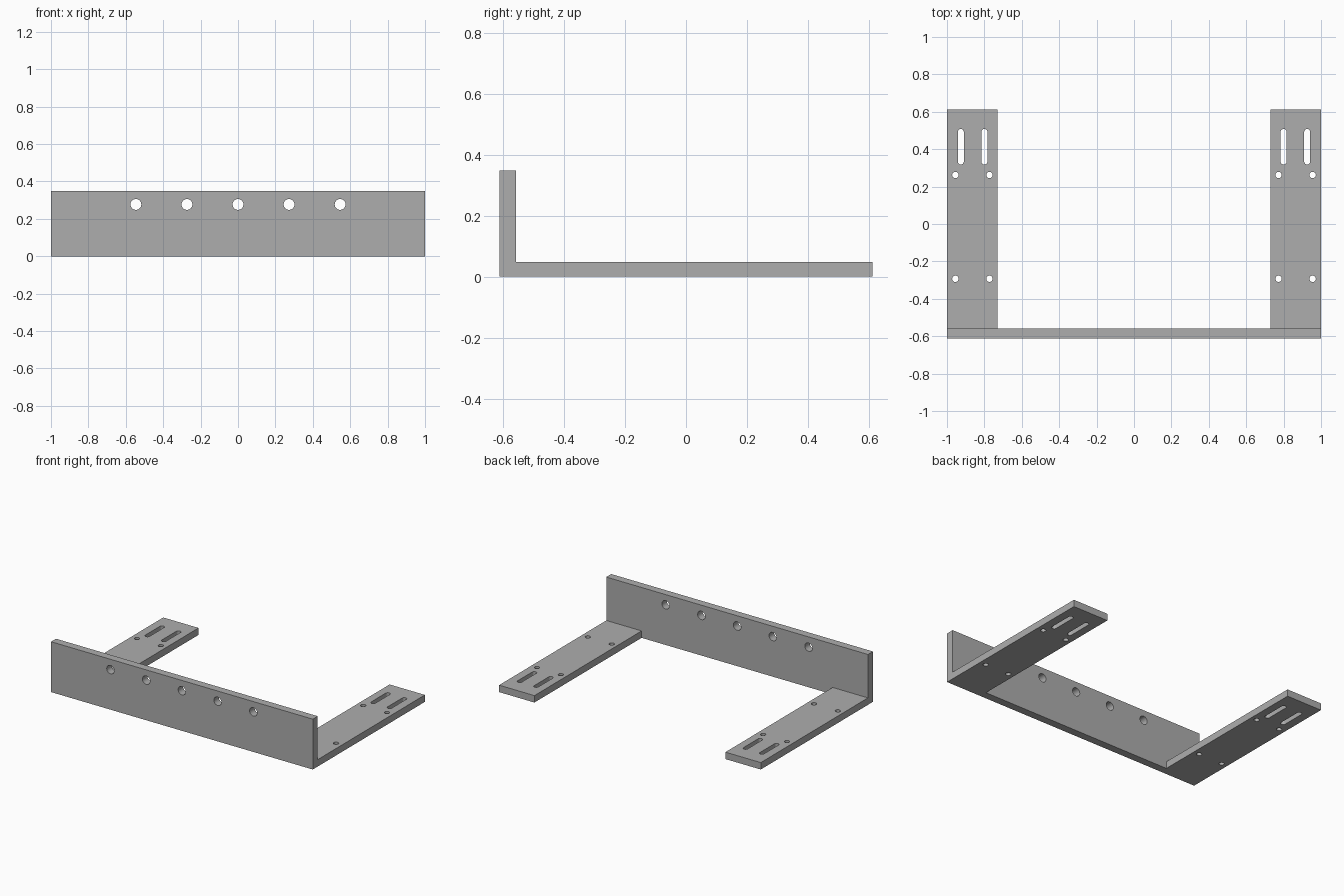
import bpy
import bmesh
import math
from mathutils import Matrix, Vector

cube = bpy.data.objects.get("Cube")
if cube:
    bpy.data.objects.remove(cube, do_unlink=True)

# Single plain metal colour
GREY = (0.42, 0.42, 0.42, 1)
metal = bpy.data.materials.new("plain grey metal")
metal.use_nodes = True
metal.diffuse_color = GREY
metal.node_tree.nodes["Principled BSDF"].inputs["Base Color"].default_value = GREY

# Overall dimensions
HALF_W, HALF_D, HEIGHT = 1.0, 0.612, 0.348
WALL, ARM_T, ARM_IN = 0.054, 0.048, 0.73
WALL_BACK = -HALF_D + WALL


def to_object(name, bm):
    mesh = bpy.data.meshes.new(name)
    bmesh.ops.recalc_face_normals(bm, faces=bm.faces)
    bm.to_mesh(mesh)
    bm.free()
    obj = bpy.data.objects.new(name, mesh)
    bpy.context.collection.objects.link(obj)
    return obj


def block(name, low, high):
    low, high = Vector(low), Vector(high)
    bm = bmesh.new()
    bmesh.ops.create_cube(bm, size=1, matrix=Matrix.Translation((low + high) / 2)
                          @ Matrix.Diagonal(high - low).to_4x4())
    obj = to_object(name, bm)
    obj.data.materials.append(metal)
    return obj


def add_prism(bm, center, radius, length=0, axis="Z", sides=32):
    """Round (or slot-shaped, when length > 0) prism through a plate."""
    turn = Matrix.Rotation(math.pi / 2, 4, "X") if axis == "Y" else Matrix()
    place = Matrix.Translation(center) @ turn
    ring = []
    for i in range(sides):
        a = 2 * math.pi * (i + 0.5) / sides
        shift = math.copysign(length / 2, math.sin(a))
        ring.append((radius * math.cos(a), radius * math.sin(a) + shift))
    bottom, top = ([bm.verts.new(place @ Vector((x, y, z))) for x, y in ring]
                   for z in (-0.1, 0.1))
    bm.faces.new(bottom[::-1])
    bm.faces.new(top)
    for i in range(sides):
        j = (i + 1) % sides
        bm.faces.new((bottom[i], bottom[j], top[j], top[i]))


def drill(obj, bm):
    cutter = to_object("hole_cutter", bm)
    cutter.hide_render = True
    mod = obj.modifiers.new("holes", "BOOLEAN")
    mod.operation, mod.solver, mod.object = "DIFFERENCE", "EXACT", cutter
    bpy.ops.object.select_all(action="DESELECT")
    bpy.context.view_layer.objects.active = obj
    obj.select_set(True)
    bpy.ops.object.modifier_apply(modifier=mod.name)
    bpy.data.objects.remove(cutter, do_unlink=True)
    bpy.ops.object.shade_smooth_by_angle(angle=math.radians(30))


# Upright front plate with a row of five holes
plate = block("front_plate", (-HALF_W, -HALF_D, 0), (HALF_W, WALL_BACK, HEIGHT))
holes = bmesh.new()
for i in range(-2, 3):
    add_prism(holes, (i * 0.273, -HALF_D + WALL / 2, 0.277), 0.029, axis="Y")
drill(plate, holes)

# Mirrored flat arms, each with four screw holes and two slots
for side, name in ((1, "left_arm"), (-1, "right_arm")):
    x0, x1 = sorted((side * ARM_IN, side * HALF_W))
    arm = block(name, (x0, WALL_BACK, 0), (x1, HALF_D, ARM_T))
    holes = bmesh.new()
    for x in (0.773, 0.955):
        for y in (-0.293, 0.262):
            add_prism(holes, (side * x, y, ARM_T / 2), 0.017)
    for x in (0.8, 0.926):
        add_prism(holes, (side * x, 0.413, ARM_T / 2), 0.016, length=0.158)
    drill(arm, holes)
